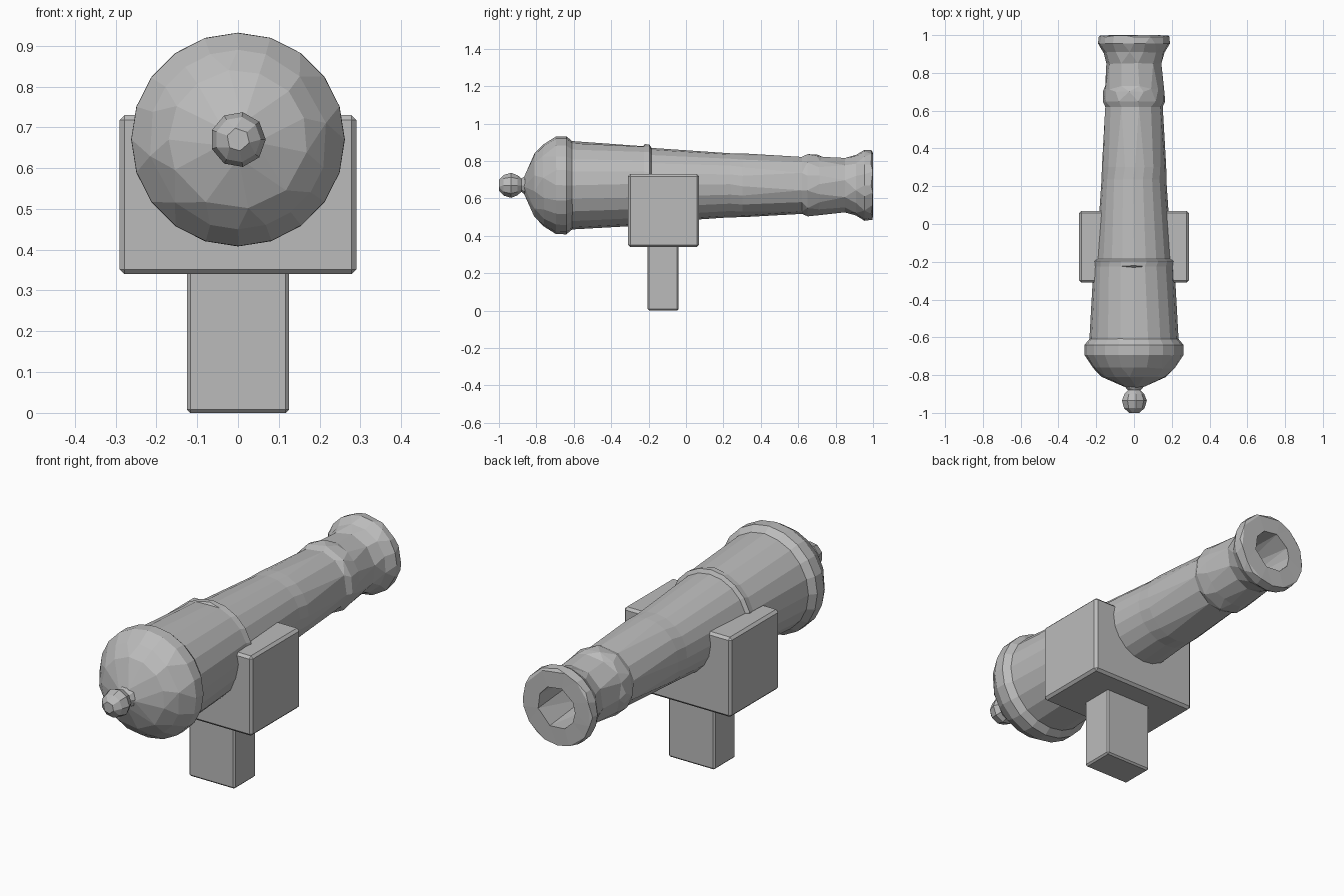
import bpy
import bmesh
import math
from mathutils import Vector

cube = bpy.data.objects.get("Cube")
if cube:
    bpy.data.objects.remove(cube, do_unlink=True)

AXIS_Z = 0.67

iron = bpy.data.materials.new("iron grey")
iron.use_nodes = True
iron.diffuse_color = (0.5, 0.5, 0.5, 1)
bsdf = next(n for n in iron.node_tree.nodes if n.type == 'BSDF_PRINCIPLED')
bsdf.inputs["Base Color"].default_value = iron.diffuse_color


def add_object(name, bm):
    mesh = bpy.data.meshes.new(name)
    bmesh.ops.recalc_face_normals(bm, faces=bm.faces)
    bm.to_mesh(mesh)
    bm.free()
    mesh.materials.append(iron)
    obj = bpy.data.objects.new(name, mesh)
    bpy.context.collection.objects.link(obj)
    return obj


def apply_modifiers(obj):
    bpy.context.view_layer.objects.active = obj
    for mod in list(obj.modifiers):
        bpy.ops.object.modifier_apply(modifier=mod.name)


def lathe(name, profile, sides, keep):
    """Turn (y, radius) points about the barrel axis, then thin to rough facets."""
    bm = bmesh.new()
    verts = [bm.verts.new((r, y, AXIS_Z)) for y, r in profile]
    edges = [bm.edges.new(pair) for pair in zip(verts, verts[1:])]
    bmesh.ops.spin(bm, geom=verts + edges, cent=(0, 0, AXIS_Z), axis=(0, 1, 0),
                   angle=2 * math.pi, steps=sides, use_duplicate=False)
    bmesh.ops.remove_doubles(bm, verts=bm.verts, dist=0.0005)
    obj = add_object(name, bm)
    thin = obj.modifiers.new("rough facets", 'DECIMATE')
    thin.ratio = keep
    apply_modifiers(obj)
    return obj


def block(name, low, high, bevel):
    """Box between two corners with chamfered edges."""
    low, high = Vector(low), Vector(high)
    bm = bmesh.new()
    bmesh.ops.create_cube(bm, size=1)
    bmesh.ops.scale(bm, vec=high - low, verts=bm.verts)
    bmesh.ops.translate(bm, vec=(low + high) / 2, verts=bm.verts)
    obj = add_object(name, bm)
    chamfer = obj.modifiers.new("chamfer", 'BEVEL')
    chamfer.width = bevel
    chamfer.segments = 1
    apply_modifiers(obj)
    return obj


# Barrel: domed breech, base ring, reinforcing bands, flared muzzle and bore
lathe("barrel", [
    (-0.87, 0), (-0.865, 0.045), (-0.845, 0.09), (-0.81, 0.17),
    (-0.76, 0.22), (-0.715, 0.25), (-0.69, 0.262), (-0.64, 0.262),
    (-0.615, 0.24), (-0.60, 0.234), (-0.23, 0.209), (-0.22, 0.22),
    (-0.195, 0.218), (-0.185, 0.2), (0.0, 0.185), (0.23, 0.167),
    (0.245, 0.176), (0.295, 0.175), (0.31, 0.166), (0.62, 0.153),
    (0.65, 0.166), (0.70, 0.165), (0.73, 0.153), (0.85, 0.146),
    (0.91, 0.163), (0.955, 0.19), (0.99, 0.188), (1.0, 0.178),
    (1.0, 0.1), (0.7, 0.098), (0.7, 0)], 20, 0.55)

# Knob and neck behind the breech
lathe("breech_knob", [
    (-1.0, 0), (-1.0, 0.028), (-0.975, 0.056), (-0.935, 0.068),
    (-0.90, 0.054), (-0.88, 0.035), (-0.865, 0.048), (-0.84, 0.06)], 9, 0.9)

# Mount block cradling the barrel, and the post below it
block("mount_block", (-0.29, -0.31, 0.34), (0.29, 0.07, 0.73), 0.012)
block("mount_post", (-0.125, -0.205, 0), (0.125, -0.04, 0.35), 0.008)
